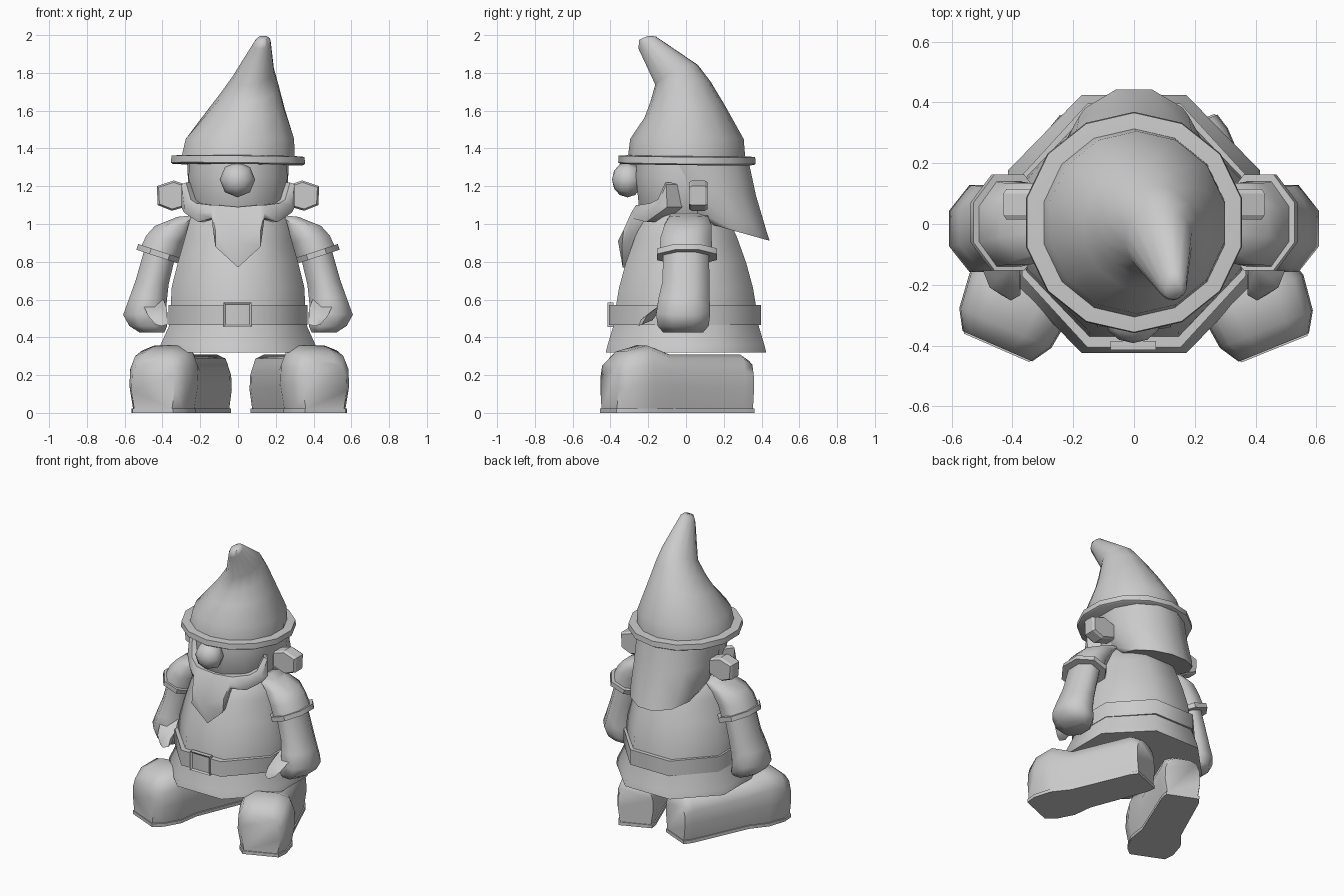
import bpy, bmesh
from math import pi, cos, sin, radians
from mathutils import Vector, Matrix

if "Cube" in bpy.data.objects:
    bpy.data.objects.remove(bpy.data.objects["Cube"], do_unlink=True)

# One plain grey for everything
grey = bpy.data.materials.new("plain grey")
grey.use_nodes = True
COLOR = (0.6, 0.6, 0.6, 1)
grey.diffuse_color = COLOR
grey.node_tree.nodes["Principled BSDF"].inputs["Base Color"].default_value = COLOR


def finish(name, bm, angle=50, matrix=None):
    if matrix:
        bmesh.ops.transform(bm, matrix=matrix, verts=bm.verts)
    bmesh.ops.recalc_face_normals(bm, faces=bm.faces)
    mesh = bpy.data.meshes.new(name)
    bm.to_mesh(mesh)
    bm.free()
    obj = bpy.data.objects.new(name, mesh)
    obj.data.materials.append(grey)
    bpy.context.collection.objects.link(obj)
    bpy.ops.object.select_all(action="DESELECT")
    obj.select_set(True)
    bpy.context.view_layer.objects.active = obj
    bpy.ops.object.shade_smooth_by_angle(angle=radians(angle))
    return obj


def ring(n, x, y, z, rx, ry, sx=0, sy=0):
    """Ring of n points with flats on the axes; sx and sy tilt its plane."""
    k = 1 / cos(pi / n)
    pts = []
    for i in range(n):
        a = 2 * pi * (i + 0.5) / n
        dx, dy = rx * k * cos(a), ry * k * sin(a)
        pts.append(Vector((x + dx, y + dy, z + sx * dx + sy * dy)))
    return pts


def loft(name, rings, angle=50, matrix=None):
    """Skin a stack of equal rings and cap both ends."""
    bm = bmesh.new()
    rows = [[bm.verts.new(p) for p in r] for r in rings]
    n = len(rows[0])
    for a, b in zip(rows, rows[1:]):
        for i in range(n):
            j = (i + 1) % n
            bm.faces.new((a[i], a[j], b[j], b[i]))
    bm.faces.new(rows[0])
    bm.faces.new(rows[-1])
    return finish(name, bm, angle, matrix)


# Tunic with its flared skirt
loft("tunic", [ring(8, 0, 0, z, rx, ry) for z, rx, ry in (
    (0.32, 0.415, 0.425), (0.36, 0.41, 0.415), (0.46, 0.365, 0.385), (0.57, 0.355, 0.37),
    (0.66, 0.352, 0.355), (0.79, 0.32, 0.32), (0.93, 0.28, 0.27), (1.04, 0.25, 0.22),
    (1.08, 0.16, 0.16))])

# Belt and buckle frame
loft("belt", [ring(8, 0, -0.005, z, 0.368, 0.402) for z in (0.465, 0.57)])
bm = bmesh.new()
bmesh.ops.create_cube(bm, size=1, matrix=Matrix.Translation((-0.003, -0.4, 0.52))
                      @ Matrix.Diagonal((0.15, 0.03, 0.13, 1)))
bm.normal_update()
front = [f for f in bm.faces if f.normal.y < -0.9]
bmesh.ops.inset_region(bm, faces=front, thickness=0.016)
bmesh.ops.translate(bm, verts=front[0].verts, vec=(0, 0.008, 0))
finish("buckle", bm, 30)

# Head and nose
loft("head", [ring(12, 0, 0, z, rx, ry) for z, rx, ry in (
    (1.03, 0.21, 0.21), (1.1, 0.245, 0.25), (1.25, 0.262, 0.265), (1.34, 0.255, 0.26))])
bm = bmesh.new()
bmesh.ops.create_uvsphere(bm, u_segments=8, v_segments=6, radius=0.094,
                          matrix=Matrix.Translation((-0.003, -0.31, 1.235))
                          @ Matrix.Rotation(pi / 2, 4, "X") @ Matrix.Diagonal((1, 1, 0.87, 1)))
finish("nose", bm, 60)

# Hair sweeping out behind the neck
loft("hair", [ring(12, 0, *r) for r in (
    (0.05, 1.34, 0.27, 0.28), (0.095, 1.18, 0.262, 0.275, 0, -0.1),
    (0.17, 1.03, 0.245, 0.255, 0, -0.25), (0.215, 0.975, 0.22, 0.228, 0, -0.28),
    (0.2, 0.99, 0.17, 0.17, 0, -0.3))], 60)

# Beard: each column runs from its top edge, over the bulge, to its lower edge
half = [
    ((0, -0.265, 1.09), (0, -0.36, 0.91), (0, -0.335, 0.77)),
    ((0.11, -0.265, 1.1), (0.12, -0.33, 0.97), (0.12, -0.34, 0.88)),
    ((0.14, -0.255, 1.1), (0.14, -0.29, 1.06), (0.14, -0.285, 1.03)),
    ((0.22, -0.19, 1.11), (0.22, -0.22, 1.06), (0.21, -0.21, 1.01)),
    ((0.25, -0.15, 1.13), (0.285, -0.15, 1.1), (0.285, -0.14, 1.06)),
    ((0.275, -0.11, 1.22), (0.3, -0.105, 1.21), (0.3, -0.1, 1.09)),
]
columns = [[(-x, y, z) for x, y, z in c] for c in half[:0:-1]] + half
bm = bmesh.new()
outer = [[bm.verts.new(p) for p in c] for c in columns]
inner = [[bm.verts.new((p[0] * 0.78, p[1] + 0.09, p[2])) for p in c] for c in columns]
for grid in (outer, inner):
    for a, b in zip(grid, grid[1:]):
        for k in (0, 1):
            bm.faces.new((a[k], a[k + 1], b[k + 1], b[k]))
for i in range(len(columns) - 1):
    for k in (0, 2):
        bm.faces.new((outer[i][k], outer[i + 1][k], inner[i + 1][k], inner[i][k]))
for i in (0, -1):
    for k in (0, 1):
        bm.faces.new((outer[i][k], outer[i][k + 1], inner[i][k + 1], inner[i][k]))
finish("beard", bm, 45)

# Hat with a tip bent forward and sideways
loft("hat_brim", [ring(14, 0, 0.005, z, r, r, -0.01, -0.01) for z, r in (
    (1.315, 0.345), (1.322, 0.355), (1.358, 0.352), (1.362, 0.3))], 40)
loft("hat_cone", [ring(14, *r) for r in (
    (0, 0.003, 1.35, 0.3, 0.303), (0.01, 0.005, 1.45, 0.287, 0.293),
    (0.04, -0.01, 1.6, 0.205, 0.205, 0.05, 0.18), (0.06, -0.03, 1.7, 0.155, 0.155, 0.15, 0.35),
    (0.08, -0.05, 1.79, 0.11, 0.11, 0.2, 0.46), (0.127, -0.205, 1.96, 0.045, 0.045, 0.2, 0.7),
    (0.13, -0.22, 1.985, 0.028, 0.028, 0.1, 0.4))], 70)

# Paired parts
for side, s in (("left", 1), ("right", -1)):
    flip = Matrix.Diagonal((s, 1, 1, 1))

    # Ear: an outline in x and z with a bevelled front and back
    outline = ((0.25, 1.2), (0.34, 1.23), (0.43, 1.2), (0.425, 1.1), (0.35, 1.07), (0.25, 1.1))
    middle = Vector((0.35, 1.15))
    layers = []
    for y, k in ((0.015, 0.88), (0.03, 1), (0.1, 1), (0.115, 0.88)):
        pts = [middle + (Vector(p) - middle) * k for p in outline]
        layers.append([Vector((p.x, y, p.y)) for p in pts])
    loft(side + "_ear", layers, 30, flip)

    # Sleeve, cuff, arm with fist, and thumb
    loft(side + "_sleeve", [ring(8, *r) for r in (
        (0.415, 0, 0.845, 0.1, 0.14, 0.33), (0.385, 0, 0.92, 0.1, 0.135, 0.2),
        (0.335, 0.01, 0.995, 0.105, 0.125, -0.05), (0.25, 0.015, 1.045, 0.07, 0.1, -0.1))], 60, flip)
    loft(side + "_cuff", [ring(8, x, 0.005, z, 0.118, 0.158, 0.33) for x, z in (
        (0.42, 0.825), (0.41, 0.855))], 40, flip)
    loft(side + "_arm", [ring(8, *r) for r in (
        (0.41, 0, 0.86, 0.08, 0.12, 0.3), (0.455, 0, 0.69, 0.088, 0.125, 0.1),
        (0.475, -0.01, 0.61, 0.1, 0.135), (0.495, -0.015, 0.525, 0.113, 0.143, -0.05),
        (0.475, -0.015, 0.46, 0.1, 0.135), (0.455, -0.015, 0.425, 0.065, 0.105))], 60, flip)
    loft(side + "_thumb", [ring(6, *r) for r in (
        (0.45, -0.11, 0.59, 0.05, 0.06, 0, 0.7), (0.425, -0.18, 0.53, 0.05, 0.05, 0, 0.6),
        (0.405, -0.215, 0.475, 0.032, 0.032, 0, 0.4))], 60, flip)

    # Boot: vertical sections from toe to heel, turned outwards
    sections = ((-0.395, 0.125, 0.27), (-0.33, 0.165, 0.325), (-0.21, 0.18, 0.357),
                (-0.08, 0.138, 0.31), (0.33, 0.13, 0.31), (0.385, 0.115, 0.275))
    place = (Matrix.Translation((0.312 if s > 0 else -0.292, -0.04, 0))
             @ Matrix.Rotation(radians(22 if s > 0 else -23.5), 4, "Z") @ flip)
    shape = ((0.87, 0), (1, 0.4), (0.97, 0.7), (0.8, 0.92), (0.4, 1))
    contour = list(shape) + [(-u, v) for u, v in reversed(shape)]
    loft(side + "_boot", [[Vector((w * u, y, 0.02 + (top - 0.02) * v)) for u, v in contour]
                          for y, w, top in sections], 60, place)

    # Thin sole following the boot
    edge = [(w * 0.87 + 0.008, y * 1.015) for y, w, top in sections]
    edge += [(-x, y) for x, y in reversed(edge)]
    loft(side + "_sole", [[Vector((x, y, z)) for x, y in edge] for z in (0, 0.022)], 30, place)
